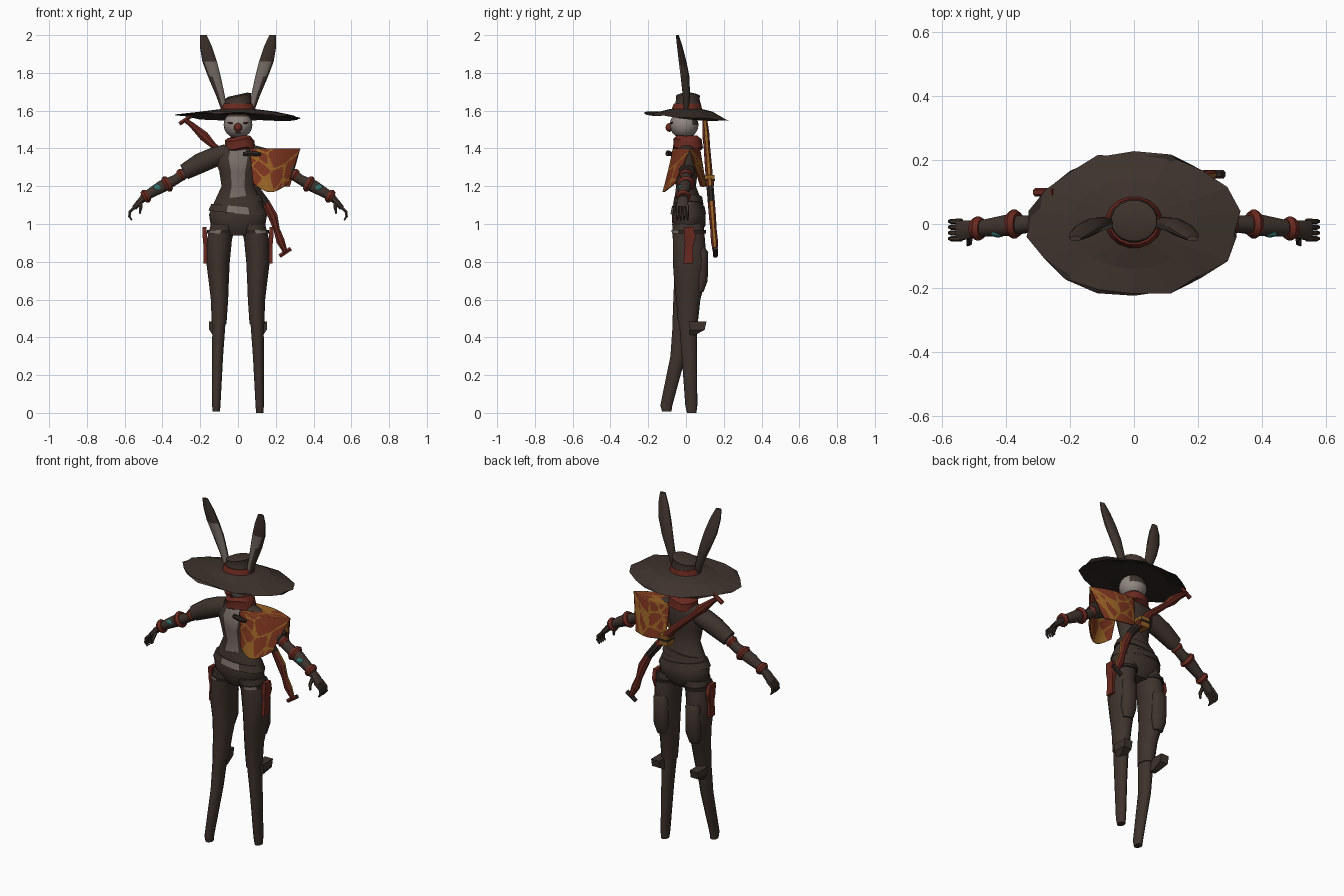
import bpy, bmesh, math, random
from mathutils import Vector

cube = bpy.data.objects.get("Cube")
if cube:
    bpy.data.objects.remove(cube)
random.seed(4)
smooth_parts = []


def material(name, r, g, b):
    m = bpy.data.materials.new(name)
    m.use_nodes = True
    m.diffuse_color = (r, g, b, 1)
    node = next(n for n in m.node_tree.nodes if n.type == 'BSDF_PRINCIPLED')
    node.inputs["Base Color"].default_value = (r, g, b, 1)
    node.inputs["Roughness"].default_value = 0.9
    return m


BROWN = material("brown leather", .049, .033, .026)
DARK = material("dark brown", .026, .019, .016)
RED = material("red leather", .14, .022, .014)
RUST = material("rust cloth", .2, .034, .013)
ORANGE = material("orange cloth", .3, .12, .018)
LIGHT = material("pale fur", .28, .24, .22)
SHIRT = material("grey shirt", .19, .155, .135)
TEAL = material("teal stone", .03, .16, .15)


def finish(name, bm, mats, pick=None, smooth=True):
    bmesh.ops.recalc_face_normals(bm, faces=bm.faces[:])
    bm.normal_update()
    if pick:
        for f in bm.faces:
            f.material_index = pick(f.calc_center_median(), f.normal)
    mesh = bpy.data.meshes.new(name)
    bm.to_mesh(mesh)
    bm.free()
    for m in mats:
        mesh.materials.append(m)
    ob = bpy.data.objects.new(name, mesh)
    bpy.context.collection.objects.link(ob)
    if smooth:
        smooth_parts.append(ob)
    return ob


def loft(name, stations, *mats, sides=12, path=False, pick=None, warp=None, smooth=True):
    """Skin elliptical rings (x, y, z, a, b), level or square to their path."""
    bm = bmesh.new()
    centres = [Vector(s[:3]) for s in stations]
    rings = []
    for i, (c, s) in enumerate(zip(centres, stations)):
        u, v = Vector((1, 0, 0)), Vector((0, 1, 0))
        if path:
            d = (centres[min(i + 1, len(centres) - 1)] - centres[max(i - 1, 0)]).normalized()
            u = d.cross(v).normalized()
            v = u.cross(d)
        ring = []
        for k in range(sides):
            t = math.tau * (k + .5) / sides
            co = c + u * s[3] * math.cos(t) + v * s[4] * math.sin(t)
            ring.append(bm.verts.new(warp(co) if warp else co))
        rings.append(ring)
    for lo, hi in zip(rings, rings[1:]):
        for k in range(sides):
            n = (k + 1) % sides
            bm.faces.new((lo[k], lo[n], hi[n], hi[k]))
    bm.faces.new(rings[0])
    bm.faces.new(rings[-1])
    return finish(name, bm, mats, pick, smooth)


def ball(name, centre, size, *mats, pick=None):
    bm = bmesh.new()
    bmesh.ops.create_uvsphere(bm, u_segments=20, v_segments=14, radius=1)
    for v in bm.verts:
        v.co = [c + p * s for c, p, s in zip(centre, v.co, size)]
    return finish(name, bm, mats, pick)


# Torso with open jacket showing the shirt
loft("torso", [(0, .01, .94, .09, .055), (0, .015, .99, .145, .088), (0, .015, 1.05, .155, .09),
               (0, .01, 1.12, .125, .074), (0, 0, 1.2, .088, .053), (0, -.005, 1.28, .1, .068),
               (0, 0, 1.35, .13, .07), (0, .01, 1.4, .1, .055), (0, .01, 1.44, .045, .04)],
     BROWN, SHIRT, sides=24,
     pick=lambda c, n: int(abs(c.x) < .035 and c.y < 0 and 1.13 < c.z < 1.39))
for i, (z, r, tilt) in enumerate([(1.125, .13, .12), (1.075, .152, -.1)]):
    loft("hem_band_%d" % i, [(0, .012, z - .02, r + .006, r * .62), (0, .012, z + .018, r - .01, r * .57)],
         BROWN, SHIRT, sides=24, warp=lambda co, t=tilt: co + Vector((0, 0, t * co.x)),
         pick=lambda c, n, t=tilt: int(t < 0 and c.y < 0 and abs(c.x) < .045))

# Neck scarf
loft("neck", [(0, .01, 1.4, .04, .04), (0, 0, 1.48, .04, .04)], DARK)
loft("scarf", [(.01, .01, 1.385, .05, .05), (.012, .01, 1.4, .085, .08), (.01, .01, 1.43, .08, .075),
               (.008, .008, 1.445, .08, .076), (.005, .005, 1.462, .06, .06)], RED, sides=14,
     warp=lambda co: co + Vector((0, 0, .008 * math.sin(40 * co.x))))

# Head and face
ball("head", (0, -.01, 1.525), (.076, .076, .072), LIGHT, BROWN,
     pick=lambda c, n: int(c.z > 1.575 or (c.y > .025 and c.z > 1.525)))
ball("nose", (0, -.088, 1.511), (.022, .02, .023), RED)
for s, side in ((-1, "right"), (1, "left")):
    ball(side + "_eyelid", (s * .036, -.074, 1.537), (.019, .005, .004), RED)
    ball(side + "_eye", (s * .036, -.077, 1.533), (.014, .004, .003), DARK)
ball("mouth", (0, -.068, 1.482), (.018, .005, .003), RED)


# Wide floppy hat
def ragged(co):
    far = Vector((co.x / .33, co.y / .225)).length
    if far < .8:
        return co
    k = random.uniform(.95, 1.05)
    return Vector((co.x * k, co.y * k, co.z - .085 * co.y - .025 * co.x + random.uniform(-.006, .006)))


loft("hat_brim", [(0, 0, 1.58, .07, .07), (0, 0, 1.583, .2, .14), (0, 0, 1.567, .325, .222),
                  (0, 0, 1.572, .325, .222), (0, 0, 1.595, .2, .14), (0, 0, 1.61, .08, .08)],
     BROWN, DARK, sides=18, pick=lambda c, n: int(n.z < -.1), warp=ragged, smooth=False)
loft("hat_crown", [(0, .005, 1.6, .082, .075), (0, .01, 1.64, .074, .068), (0, .01, 1.665, .069, .062),
                   (0, .01, 1.677, .072, .065), (0, .01, 1.685, .05, .045)], BROWN, sides=16,
     warp=lambda co: co + Vector((0, 0, .22 * co.x if co.z > 1.65 else 0)))
loft("hat_band", [(0, .005, 1.597, .094, .084), (0, .005, 1.615, .088, .08), (0, .007, 1.637, .079, .073)],
     RED, sides=16)


# Drape over one shoulder: bowed sheets with cracked patches
def sheet(name, corners, top_bow, hem_bow, sag):
    a, b, c, d = map(Vector, corners)
    seeds = [Vector((random.random() * 1.2, random.random())) for _ in range(13)]
    bm = bmesh.new()
    cols, rows = 44, 36
    grid = []
    for i in range(cols + 1):
        for j in range(rows + 1):
            u, v = i / cols, j / rows
            bow = math.sin(math.pi * u)
            p = a.lerp(b, u).lerp(c.lerp(d, u), v)
            grid.append(bm.verts.new(p + bow * Vector((0, top_bow + (hem_bow - top_bow) * v, -sag * v))))
    for i in range(cols):
        for j in range(rows):
            k = i * (rows + 1) + j
            f = bm.faces.new([grid[n] for n in (k, k + 1, k + rows + 2, k + rows + 1)])
            spot = Vector((1.2 * (i + .5) / cols, (j + .5) / rows))
            near = sorted((spot - s).length for s in seeds)
            f.material_index = int(near[1] - near[0] < .045)
    ob = finish(name, bm, [RUST, ORANGE])
    ob.modifiers.new("thickness", 'SOLIDIFY').thickness = .006


neck_front, neck_back, point = (.06, -.07, 1.4), (.06, .07, 1.4), (.33, .02, 1.4)
sheet("drape_front", [neck_front, point, (.08, -.095, 1.215), (.268, -.06, 1.215)], -.03, -.045, .045)
sheet("drape_back", [neck_back, point, (.07, .095, 1.22), (.275, .08, 1.2)], .025, .02, .01)
sheet("drape_top", [neck_front, point, neck_back, point], -.03, .025, 0)
loft("drape_clasp", [(.03, -.08, 1.37, .012, .012), (.07, -.095, 1.375, .016, .014), (.12, -.1, 1.37, .01, .01)],
     DARK, sides=6, path=True)

# Paired limbs, ears and gear
for s, side in ((-1, "right"), (1, "left")):
    # Long ear leaning outward, pale on the inner front
    loft(side + "_ear", [(s * .075, 0, 1.61, .016, .014), (s * .093, .002, 1.68, .024, .02),
                         (s * .125, -.005, 1.78, .035, .024), (s * .15, -.018, 1.86, .04, .021),
                         (s * .17, -.033, 1.94, .033, .015), (s * .183, -.046, 2.0, .018, .008)],
         BROWN, SHIRT, sides=12,
         pick=lambda c, n, s=s: int(n.y < -.45 and n.x * s < .35 and c.z < 1.87))

    # Arm: broad sleeve, forearm, bracelets
    loft(side + "_sleeve", [(s * .06, .005, 1.375, .05, .05), (s * .13, .005, 1.352, .054, .055),
                            (s * .2, .005, 1.322, .055, .05), (s * .285, .003, 1.275, .044, .042)],
         BROWN, path=True)
    loft(side + "_forearm", [(s * .24, 0, 1.3, .033, .033), (s * .33, 0, 1.235, .027, .028),
                             (s * .4, -.005, 1.2, .034, .034), (s * .46, -.012, 1.165, .027, .028),
                             (s * .505, -.015, 1.135, .022, .024)], BROWN, path=True)
    for n, (x, y, z, r) in enumerate([(.3, 0, 1.26, .035), (.375, 0, 1.212, .047), (.488, -.014, 1.147, .039)]):
        loft("%s_bracelet_%d" % (side, n), [(s * (x - .014), y, z + .008, r * .8, r * .8), (s * x, y, z, r, r),
                                            (s * (x + .014), y, z - .008, r * .8, r * .8)], RED, path=True)
    ball(side + "_arm_stone", (s * .425, -.028, 1.192), (.024, .014, .017), TEAL)

    # Hand with curled fingers
    loft(side + "_palm", [(s * .495, -.015, 1.143, .019, .024), (s * .52, -.018, 1.118, .018, .032),
                          (s * .55, -.02, 1.085, .014, .034)], BROWN, path=True, sides=8)
    for n in range(4):
        y = .008 - .018 * n
        loft("%s_finger_%d" % (side, n), [(s * .54, y, 1.095, .01, .009), (s * .572, y, 1.065, .009, .008),
                                          (s * .575, y, 1.04, .008, .007), (s * .562, y, 1.02, .004, .004)],
             BROWN, path=True, sides=6)
    loft(side + "_thumb", [(s * .515, -.035, 1.115, .011, .01), (s * .515, -.06, 1.085, .01, .009),
                           (s * .52, -.065, 1.055, .005, .005)], BROWN, path=True, sides=6)

    # Leg: loose trouser, then a tapering stilt
    step = -.06 if s < 0 else 0
    loft(side + "_trouser", [(s * .075, .01, 1.0, .07, .083), (s * .098, .015, .92, .068, .085),
                             (s * .106, .02, .8, .064, .09), (s * .102, .02, .7, .055, .083),
                             (s * .098, .012 + step / 4, .6, .047, .064),
                             (s * .1, .01 + step / 2, .47, .04, .052)], BROWN, sides=14)
    loft(side + "_stilt", [(s * .1, .01 + step / 2, .5, .037, .05), (s * .108, .018 + step, .3, .03, .042),
                           (s * .115, .028 + step * 2.2, .04, .023, .033),
                           (s * .115, .03 + step * 2.2, .008 if s < 0 else 0, .02, .026)],
         BROWN, sides=12)
    loft(side + "_heel_spur", [(s * .115, .03, .41, .024, .02), (s * .127, .06, .44, .037, .055),
                               (s * .127, .062, .485, .037, .066)], BROWN, sides=4, smooth=False)
    loft(side + "_thigh_pad", [(s * .105, .075, .64, .03, .018), (s * .105, .08, .7, .046, .036),
                               (s * .105, .085, .85, .046, .034), (s * .105, .08, .87, .04, .025)],
         BROWN, sides=12)

    # Thigh strap and holster
    loft(side + "_thigh_strap", [(s * .094, .015, .95, .073, .09), (s * .09, .015, .967, .075, .091)],
         DARK, SHIRT, sides=14, pick=lambda c, n, s=s: int(n.y < -.6 and c.x * s > .1))
    loft(side + "_holster", [(s * .172, .012, .79, .014, .036), (s * .172, .015, .88, .015, .03),
                             (s * .175, .02, .93, .017, .045), (s * .178, .015, .985, .015, .035)],
         RED, sides=4, smooth=False)

# Long bent gun slung diagonally across the back
outline = [(-.28, 1.55, .012), (-.245, 1.525, .016), (-.18, 1.465, .028), (-.13, 1.415, .018),
           (0, 1.3, .022), (.09, 1.19, .024), (.15, 1.11, .022), (.185, 1.04, .027),
           (.205, .97, .018), (.225, .91, .024), (.245, .865, .015), (.25, .85, .013)]
gun = [(x, .1 + .08 * (1.54 - z), z, r, min(r, .02)) for x, z, r in outline]
loft("back_gun", gun, RED, ORANGE, DARK, sides=8, path=True, smooth=False,
     pick=lambda c, n: 2 if 1.12 < c.z < 1.2 else int(n.x > .3 and abs(n.y) < .4))
for name, end, mat in (("gun_butt", gun[0], RED), ("gun_muzzle", gun[-1], DARK)):
    end = Vector(end[:3])
    across = Vector((.03, 0, .02))
    loft(name, [(*(end - across), .012, .013), (*(end + across), .012, .013)], mat, RED, sides=6, path=True,
         pick=lambda c, n: int(n.y < -.3))
loft("back_pouch", [(.045, .115, 1.2, .04, .045), (.045, .12, 1.26, .04, .045)], ORANGE, sides=4, smooth=False)
loft("pouch_flap", [(.045, .12, 1.228, .043, .048), (.045, .12, 1.238, .043, .048)], DARK, sides=4, smooth=False)

# Smooth the rounded parts, keeping their sharp edges
bpy.ops.object.select_all(action='DESELECT')
for ob in smooth_parts:
    ob.select_set(True)
bpy.context.view_layer.objects.active = smooth_parts[0]
bpy.ops.object.shade_smooth_by_angle(angle=math.radians(40))
